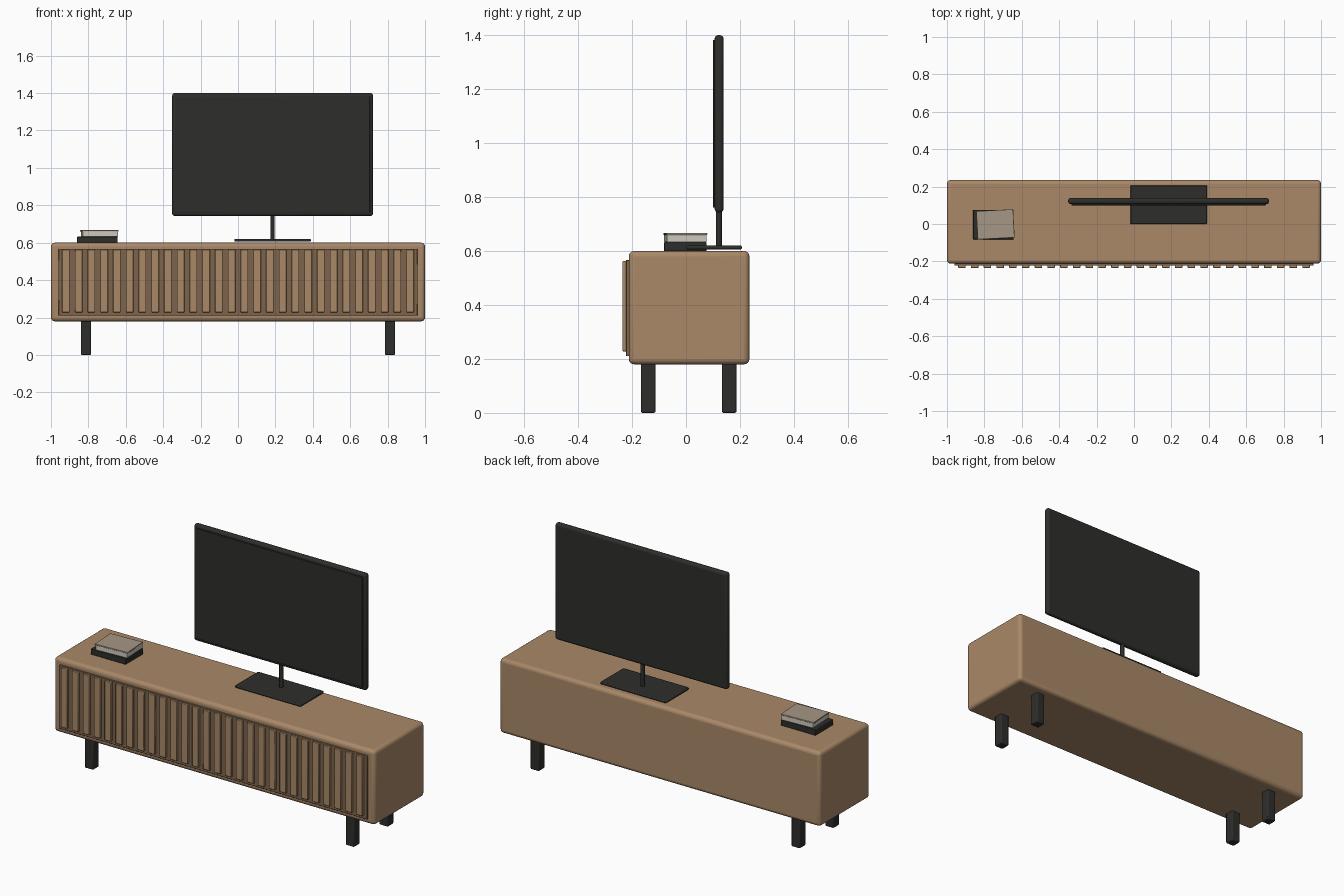
import bpy, math
from mathutils import Vector

if "Cube" in bpy.data.objects:
    bpy.data.objects.remove(bpy.data.objects["Cube"])


def material(name, rgb):
    m = bpy.data.materials.new(name)
    m.diffuse_color = (*rgb, 1)
    m.use_nodes = True
    m.node_tree.nodes["Principled BSDF"].inputs["Base Color"].default_value = m.diffuse_color
    return m


wood = material("wood", (0.40, 0.25, 0.14))
dark_wood = material("dark_wood", (0.20, 0.125, 0.07))
black = material("black", (0.027, 0.028, 0.024))
cream = material("cream", (0.62, 0.60, 0.52))
taupe = material("taupe", (0.38, 0.31, 0.24))


def box(name, lo, hi, mat, bevel=0.0, segments=3, turn=0.0):
    """Box between two corners with rounded edges."""
    lo, hi = Vector(lo), Vector(hi)
    bpy.ops.mesh.primitive_cube_add(size=1, location=(lo + hi) / 2)
    ob = bpy.context.object
    ob.name = name
    ob.scale = hi - lo
    bpy.ops.object.transform_apply(location=False, rotation=False, scale=True)
    ob.data.materials.append(mat)
    if bevel:
        mod = ob.modifiers.new("round", 'BEVEL')
        mod.width = bevel
        mod.segments = segments
        bpy.ops.object.shade_smooth_by_angle(angle=math.radians(35))
    ob.rotation_euler.z = math.radians(turn)
    return ob


# Cabinet body and recessed front panel
box("cabinet", (-1, -0.212, 0.18), (1, 0.235, 0.60), wood, 0.02, 4)
box("front_panel", (-0.96, -0.223, 0.21), (0.96, -0.20, 0.567), dark_wood, 0.003, 2)

# Row of vertical slats
slats = 28
for i in range(slats):
    x = -0.92 + 1.84 * i / (slats - 1)
    box(f"slat_{i + 1}", (x - 0.02, -0.235, 0.228), (x + 0.02, -0.215, 0.563), wood, 0.003, 2)

# Four legs
for side, x in (("left", -0.813), ("right", 0.813)):
    for end, y in (("front", -0.14), ("back", 0.16)):
        box(f"{end}_{side}_leg", (x - 0.027, y - 0.027, 0), (x + 0.027, y + 0.027, 0.19),
            black, 0.006, 2)

# Television: base, neck, housing, screen
box("tv_base", (-0.02, 0.0, 0.606), (0.39, 0.207, 0.62), black, 0.005, 2)
bpy.ops.mesh.primitive_cylinder_add(vertices=24, radius=0.011, depth=0.15,
                                    location=(0.185, 0.122, 0.69))
neck = bpy.context.object
neck.name = "tv_neck"
neck.data.materials.append(black)
bpy.ops.object.shade_smooth_by_angle(angle=math.radians(35))
box("tv_housing", (-0.352, 0.106, 0.743), (0.722, 0.139, 1.40), black, 0.014, 4)
box("tv_screen", (-0.335, 0.10, 0.761), (0.705, 0.115, 1.382), black, 0.002, 2)

# Stack of books
box("lower_book", (-0.86, -0.082, 0.60), (-0.643, 0.076, 0.633), black, 0.003, 2)
box("upper_book_pages", (-0.835, -0.076, 0.633), (-0.645, 0.072, 0.66), cream, 0.002, 2, 3)
box("upper_book_cover", (-0.84, -0.078, 0.659), (-0.642, 0.074, 0.667), taupe, 0.002, 2, 3)
